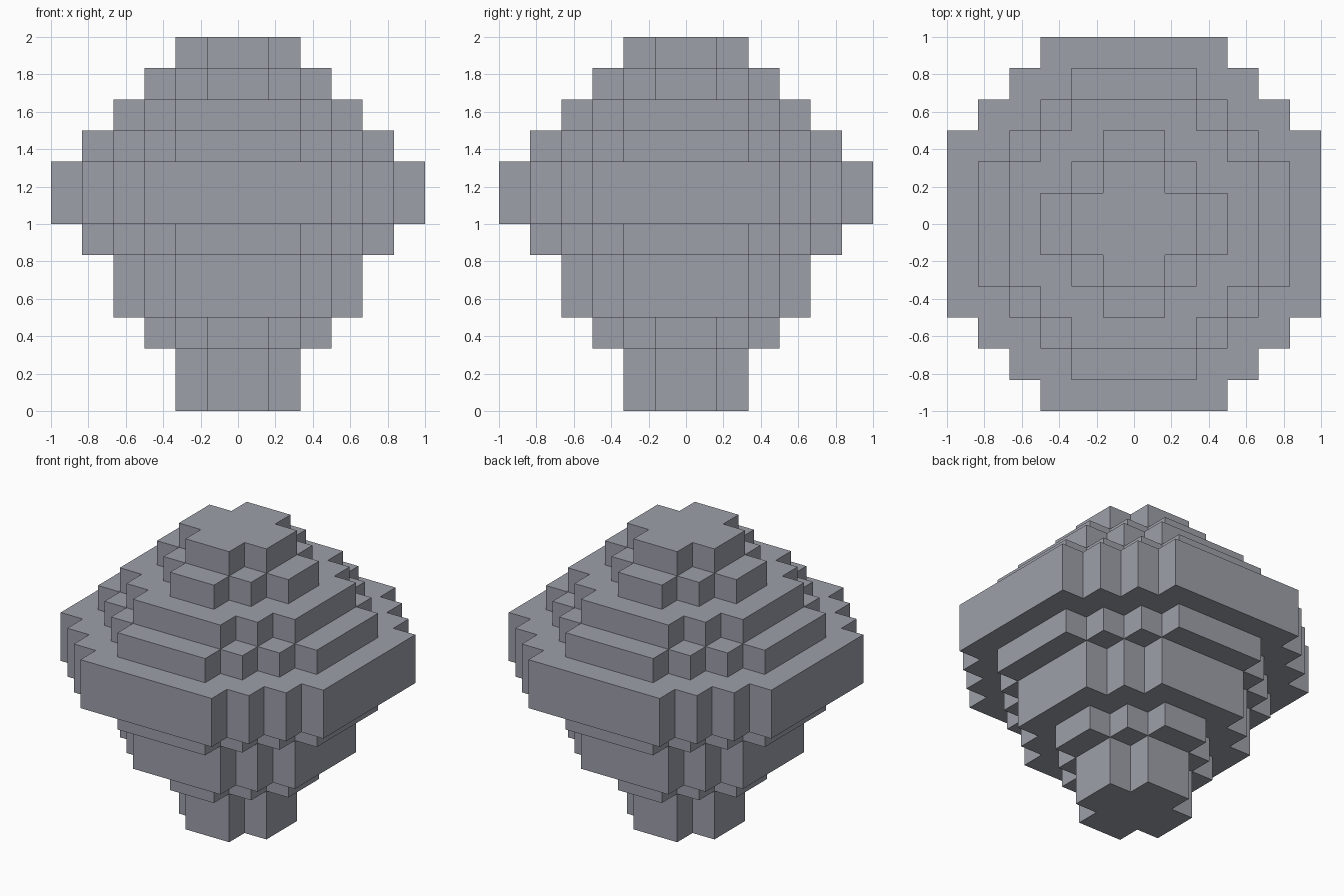
import bpy
import bmesh
from mathutils import Vector

cube = bpy.data.objects.get("Cube")
if cube:
    bpy.data.objects.remove(cube, do_unlink=True)

UNIT = 1 / 6
# Half-width of each one-unit layer, from the foot to the crown
TIERS = [2, 2, 3, 4, 4, 5, 6, 6, 5, 4, 3, 2]

# Stone material
stone = bpy.data.materials.new("blue_grey_stone")
stone.use_nodes = True
colour = (0.34, 0.35, 0.40, 1)
stone.diffuse_color = colour
bsdf = next(n for n in stone.node_tree.nodes if n.type == "BSDF_PRINCIPLED")
bsdf.inputs["Base Color"].default_value = colour
bsdf.inputs["Roughness"].default_value = 0.8


def filled(x, y, z):
    """True inside the stack: each layer is a square with stair-stepped corners."""
    if not 0 <= z < len(TIERS):
        return False
    half = TIERS[z]
    # Distance of the cell's outer edge from the centre lines
    ax, ay = max(x + 1, -x), max(y + 1, -y)
    return max(ax, ay) <= half and ax + ay <= half + half // 2


def add_face(bm, cell, axis, sign):
    """Square on one side of a cell, wound to face outward."""
    normal = Vector((0, 0, 0))
    normal[axis] = sign
    u, v = Vector((0, 0, 0)), Vector((0, 0, 0))
    u[(axis + 1) % 3] = 0.5
    v[(axis + 2) % 3] = 0.5 * sign
    centre = Vector(cell) + Vector((0.5, 0.5, 0.5)) + normal * 0.5
    corners = (centre - u - v, centre + u - v, centre + u + v, centre - u + v)
    bm.faces.new([bm.verts.new(c * UNIT) for c in corners])


# Outer shell of the stepped stack
bm = bmesh.new()
reach = max(TIERS)
for z in range(len(TIERS)):
    for x in range(-reach, reach):
        for y in range(-reach, reach):
            if not filled(x, y, z):
                continue
            for axis in range(3):
                for sign in (-1, 1):
                    beside = [x, y, z]
                    beside[axis] += sign
                    if not filled(*beside):
                        add_face(bm, (x, y, z), axis, sign)

# Join the squares into broad flat faces
bmesh.ops.remove_doubles(bm, verts=bm.verts[:], dist=0.001)
bmesh.ops.dissolve_limit(bm, angle_limit=0.02, verts=bm.verts[:], edges=bm.edges[:])

mesh = bpy.data.meshes.new("stepped_body")
bm.to_mesh(mesh)
bm.free()
mesh.materials.append(stone)
body = bpy.data.objects.new("stepped_body", mesh)
bpy.context.collection.objects.link(body)
